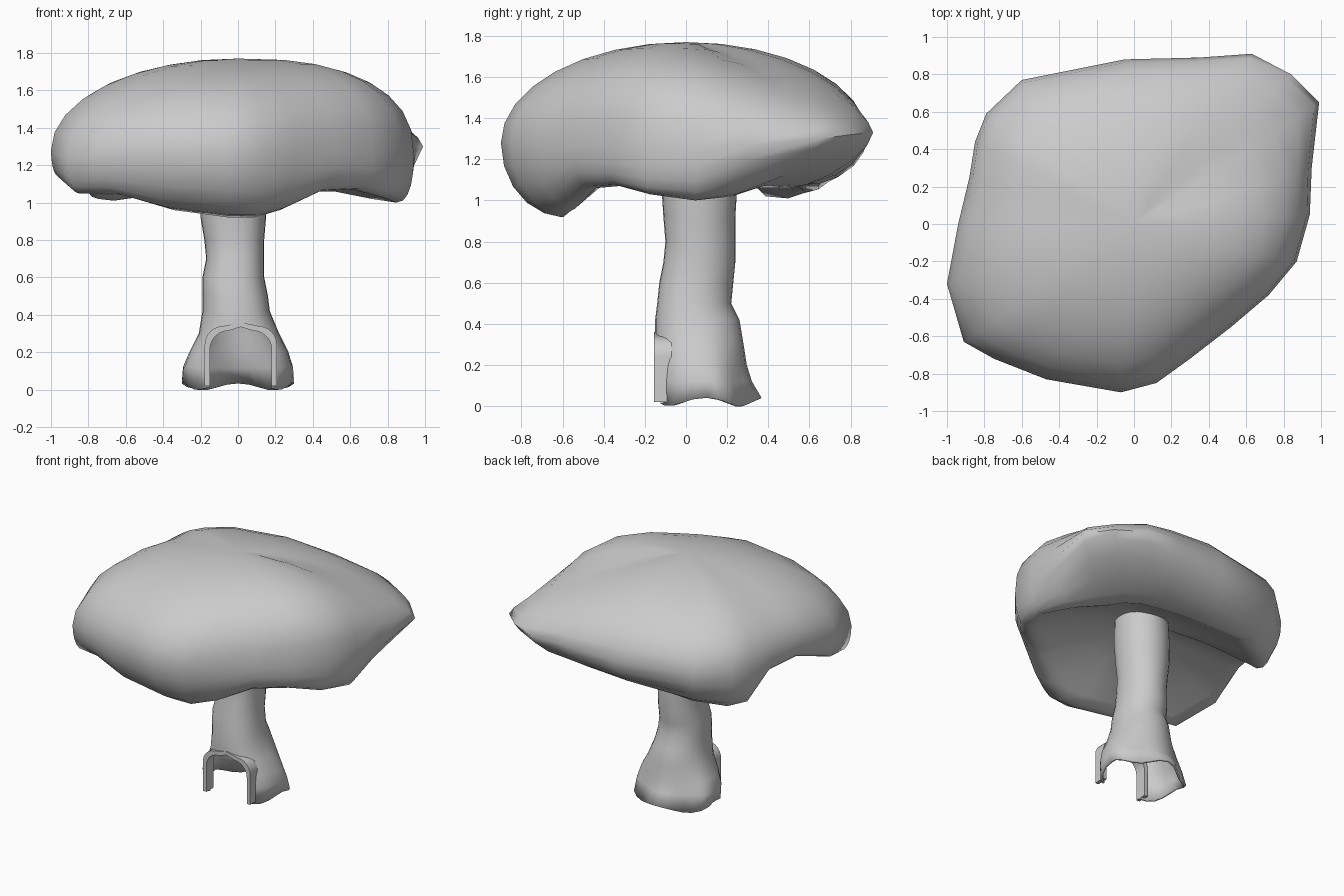
import bpy, bmesh
from math import sin, cos, pi, radians, copysign

if "Cube" in bpy.data.objects:
    bpy.data.objects.remove(bpy.data.objects["Cube"])

grey = bpy.data.materials.new("plain_grey")
tone = (0.6, 0.6, 0.6, 1)
grey.use_nodes = True
grey.diffuse_color = tone
grey.node_tree.nodes["Principled BSDF"].inputs["Base Color"].default_value = tone


def make_object(name, bm, material=grey):
    """Turn a bmesh into a linked object with outward normals."""
    bmesh.ops.recalc_face_normals(bm, faces=bm.faces)
    mesh = bpy.data.meshes.new(name)
    bm.to_mesh(mesh)
    bm.free()
    obj = bpy.data.objects.new(name, mesh)
    bpy.context.collection.objects.link(obj)
    mesh.materials.append(material)
    return obj


def smooth(obj, degrees):
    bpy.ops.object.select_all(action="DESELECT")
    obj.select_set(True)
    bpy.context.view_layer.objects.active = obj
    bpy.ops.object.shade_smooth_by_angle(angle=radians(degrees))


def bridge(bm, a, b):
    """Join two closed rings of vertices with quads."""
    for i in range(len(a)):
        j = (i + 1) % len(a)
        bm.faces.new((a[i], a[j], b[j], b[i]))


def fan(bm, ring, tip):
    for i in range(len(ring)):
        bm.faces.new((ring[i], ring[(i + 1) % len(ring)], tip))


# Cap spokes in hundredths: rim x, rim y, rim z, lip reach, lip z, roundness
SPOKES = [
    (99, 65, 130, 52, 106, 14), (95, 30, 127, 75, 102, 20),
    (94, 5, 126, 90, 100, 24), (87, -20, 126, 88, 103, 26),
    (72, -38, 126, 85, 107, 26), (52, -55, 126, 80, 106, 24),
    (30, -72, 127, 75, 96, 22), (12, -85, 128, 72, 92, 20),
    (-7, -90, 128, 66, 92, 20), (-47, -83, 128, 73, 96, 20),
    (-75, -72, 126, 82, 104, 20), (-91, -63, 123, 94, 105, 20),
    (-100, -32, 128, 96, 114, 20), (-94, 0, 135, 94, 124, 20),
    (-88, 25, 133, 93, 121, 20), (-85, 44, 130, 88, 102, 22),
    (-79, 59, 130, 84, 101, 21), (-60, 77, 131, 76, 104, 20),
    (-5, 88, 131, 62, 107, 20), (35, 89, 132, 58, 107, 18),
    (63, 91, 133, 55, 106, 15), (84, 80, 132, 54, 106, 14),
]
APEX, ROOF, STEPS = 1.77, 1.26, 8


def cap_ring(bm, place):
    """One ring of the cap; place gives reach and height for a spoke."""
    ring = []
    for x, y, *rest in SPOKES:
        rim, reach, lip, power = (v / 100 for v in rest)
        k, z = place(rim, reach, lip, 0.2 / power)
        ring.append(bm.verts.new((x * k / 100, y * k / 100, z)))
    return ring


def dome(a):
    return lambda rim, reach, lip, e: (
        cos(a) ** e, rim + (APEX - rim) * sin(a) ** e)


def curl(a):
    return lambda rim, reach, lip, e: (
        reach + (1 - reach) * cos(a) ** e, rim - (rim - lip) * sin(a) ** e)


def hollow(t):
    return lambda rim, reach, lip, e: (
        reach * (1 - t), lip + (ROOF - lip) * sin(t * pi / 2))


bm = bmesh.new()
places = [dome(pi / 2 * i / STEPS) for i in range(STEPS - 1, -1, -1)]
places += [curl(pi / 2 * i / 5) for i in range(1, 6)]
places += [hollow(t) for t in (0.08, 0.25, 0.45, 0.7)]
rings = [cap_ring(bm, p) for p in places]
for a, b in zip(rings, rings[1:]):
    bridge(bm, a, b)
fan(bm, rings[0], bm.verts.new((0, 0, APEX)))
fan(bm, rings[-1], bm.verts.new((0, 0, ROOF)))
cap = make_object("cap", bm)
smooth(cap, 60)

# Stem levels in hundredths: height, left and right x, front and back y
LEVELS = [
    (2, -29, 29, -15, 35), (12, -29, 29, -15, 31), (20, -26, 27, -15, 29),
    (30, -21, 22, -15, 28), (42, -19, 17, -15, 26), (50, -19, 16, -14, 22),
    (60, -19, 14, -13, 23), (70, -17, 14, -11, 24), (80, -18, 14, -10, 24),
    (92, -20, 15, -11, 24), (108, -20, 16, -12, 25), (128, -19, 16, -11, 24),
]
SIDES = 28


def signed_power(v, e):
    return copysign(abs(v) ** e, v)


bm = bmesh.new()
rings = []
for level in LEVELS:
    z, x0, x1, y0, y1 = (v / 100 for v in level)
    flare = max(0, 0.3 - z)
    ring = []
    for i in range(SIDES):
        a = 2 * pi * i / SIDES
        square = 0.85 if sin(a) < 0 else 1
        # Root folds fade out above the foot
        fold = 1 + 0.25 * flare * cos(5 * a - pi / 2) * (sin(a) > 0)
        x = (x0 + x1) / 2 + (x1 - x0) / 2 * signed_power(cos(a), square) * fold
        y = (y0 + y1) / 2 + (y1 - y0) / 2 * signed_power(sin(a), square) * fold
        foot = 0.02 * cos(4 * a) if z < 0.05 else 0
        ring.append(bm.verts.new((x, y, z + foot)))
    rings.append(ring)
for a, b in zip(rings, rings[1:]):
    bridge(bm, a, b)
bm.faces.new(rings[-1])
stem = make_object("stem", bm)
shell = stem.modifiers.new("wall", "SOLIDIFY")
shell.thickness = 0.015
shell.offset = -1


def arch(half, top, base):
    """Doorway outline as x and z pairs, with rounded upper corners."""
    mid, r = 0.015, 0.1
    left = [(-half, base)]
    for i in range(7):
        a = pi / 2 * i / 6
        left.append((-half + r * (1 - cos(a)), top - 0.02 - r * (1 - sin(a))))
    right = [(-x, z) for x, z in reversed(left)]
    return [(x + mid, z) for x, z in left + [(0, top)] + right]


# Doorway cut through the front wall
bm = bmesh.new()
front = [bm.verts.new((x, -0.4, z)) for x, z in arch(0.165, 0.34, -0.1)]
back = [bm.verts.new((v.co.x, 0.03, v.co.z)) for v in front]
bridge(bm, front, back)
bm.faces.new(front)
bm.faces.new(back)
cutter = make_object("doorway_cutter", bm)
cutter.hide_render = True
cutter.hide_viewport = True
cut = stem.modifiers.new("doorway", "BOOLEAN")
cut.object = cutter
cut.solver = "EXACT"
smooth(stem, 50)

# Door frame standing proud of the curved wall
bm = bmesh.new()
inner, outer = arch(0.165, 0.335, 0.02), arch(0.193, 0.36, 0.02)
loops = [[bm.verts.new((x, y, z)) for x, z in path]
         for path, y in ((inner, -0.155), (outer, -0.155),
                         (outer, -0.07), (inner, -0.07))]
for a, b in zip(loops, loops[1:] + loops[:1]):
    for i in range(len(a) - 1):
        bm.faces.new((a[i], a[i + 1], b[i + 1], b[i]))
for end in (0, -1):
    bm.faces.new([loop[end] for loop in loops])
frame = make_object("door_frame", bm)
smooth(frame, 35)
